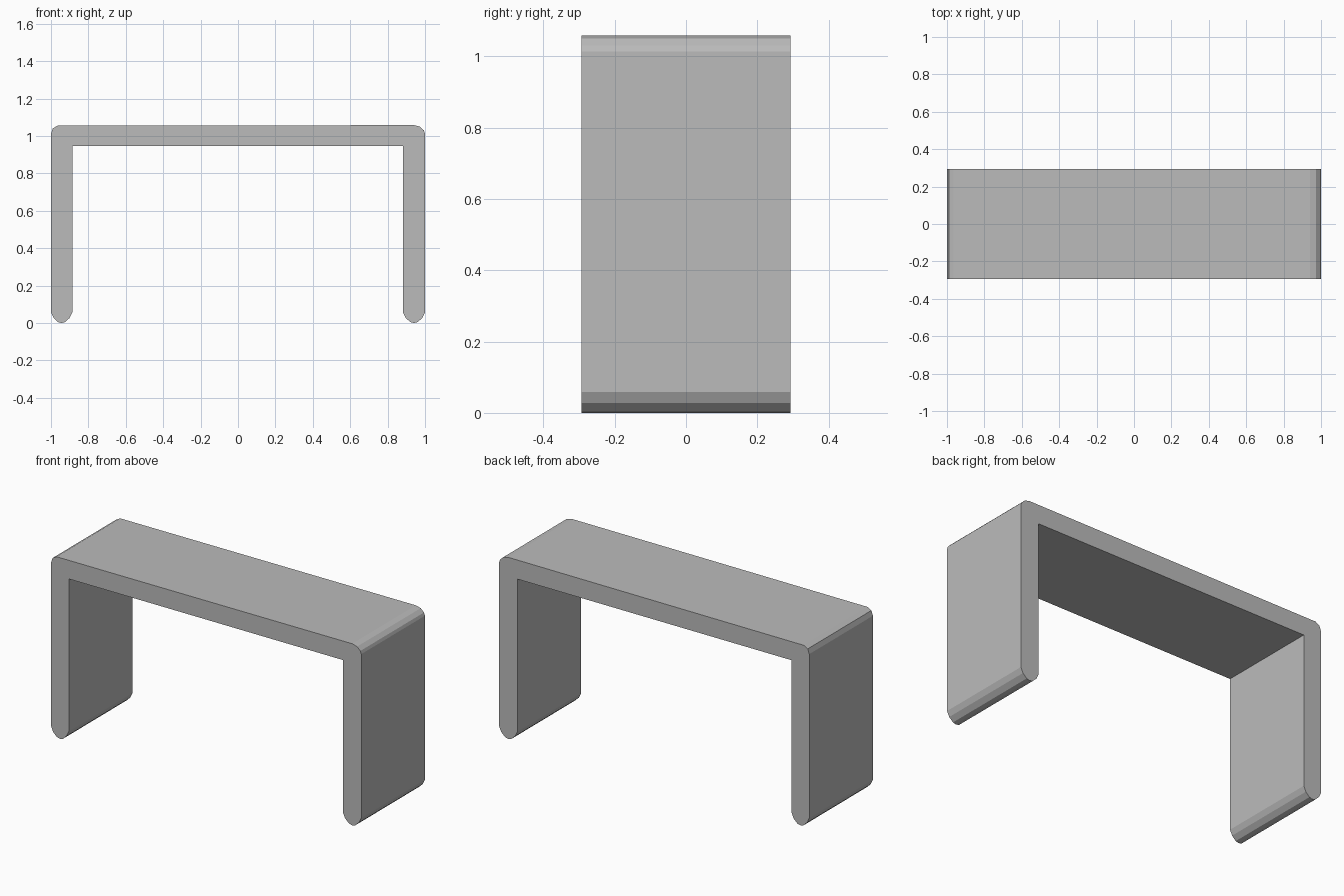
import bpy
import bmesh

# Remove the default cube
cube = bpy.data.objects.get("Cube")
if cube:
    bpy.data.objects.remove(cube, do_unlink=True)

HALF_DEPTH = 0.293
FOOT_Z = 0.058

# Plain grey finish
grey = bpy.data.materials.new("plain_grey")
grey.use_nodes = True
colour = (0.5, 0.5, 0.5, 1)
grey.diffuse_color = colour
grey.node_tree.nodes["Principled BSDF"].inputs["Base Color"].default_value = colour


def foot(left, right):
    """Faceted round foot, listed from its left edge to its right edge."""
    steps = ((0, FOOT_Z), (0.12, 0.028), (0.33, 0.005), (0.5, 0),
             (0.67, 0.005), (0.88, 0.028), (1, FOOT_Z))
    return [(left + (right - left) * t, z) for t, z in steps]


# Outline of the bench: two feet, square inner corners, softened outer corners
profile = foot(-1, -0.886)
profile += [(-0.886, 0.947), (0.882, 0.947)]
profile += foot(0.882, 1)
profile += [(1, 1.013), (0.994, 1.03), (0.973, 1.05), (0.942, 1.058)]
profile += [(-0.965, 1.055), (-0.99, 1.041), (-1, 1.013)]

# Extrude the outline through the depth of the bench
bm = bmesh.new()
front = bm.faces.new([bm.verts.new((x, -HALF_DEPTH, z)) for x, z in profile])
swept = bmesh.ops.extrude_face_region(bm, geom=[front])["geom"]
bmesh.ops.translate(bm, vec=(0, 2 * HALF_DEPTH, 0),
                    verts=[v for v in swept if isinstance(v, bmesh.types.BMVert)])
bmesh.ops.recalc_face_normals(bm, faces=bm.faces)

mesh = bpy.data.meshes.new("bench")
bm.to_mesh(mesh)
bm.free()
mesh.materials.append(grey)
bench = bpy.data.objects.new("bench", mesh)
bpy.context.collection.objects.link(bench)
